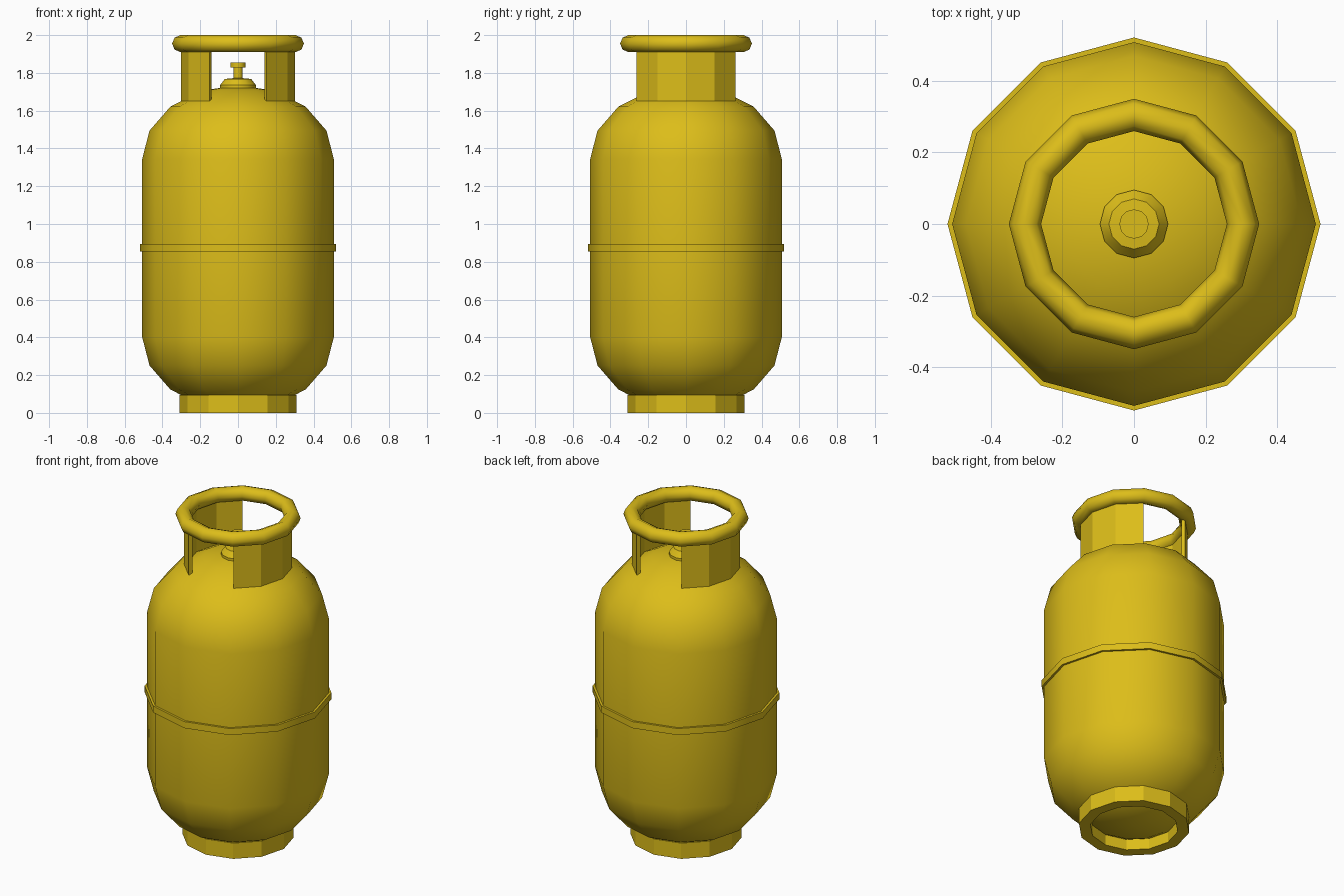
import bpy, bmesh
from math import sin, cos, radians, pi

if "Cube" in bpy.data.objects:
    bpy.data.objects.remove(bpy.data.objects["Cube"])

SIDES = 12
paint = bpy.data.materials.new("yellow_paint")
paint.diffuse_color = (0.72, 0.51, 0.01, 1)
paint.use_nodes = True
paint.node_tree.nodes["Principled BSDF"].inputs["Base Color"].default_value = paint.diffuse_color


def sweep(name, profile, start=0, end=360, closed=False, smooth=None):
    """Turn an (r, z) profile about z in 30 degree steps; closed = loop profile."""
    bm = bmesh.new()
    full = end - start == 360
    steps = round((end - start) / 360 * SIDES)
    cols = []
    for i in range(steps if full else steps + 1):
        a = radians(start) + 2 * pi * i / SIDES
        cols.append([bm.verts.new((r * cos(a), r * sin(a), z)) for r, z in profile])
    n = len(profile)
    for i in range(steps):
        c, d = cols[i], cols[(i + 1) % len(cols)]
        for j in range(n if closed else n - 1):
            k = (j + 1) % n
            bm.faces.new((c[j], d[j], d[k], c[k]))
    if not full:
        bm.faces.new(cols[0])
        bm.faces.new(cols[-1])
    bmesh.ops.remove_doubles(bm, verts=bm.verts[:], dist=1e-5)
    bmesh.ops.recalc_face_normals(bm, faces=bm.faces[:])
    mesh = bpy.data.meshes.new(name)
    bm.to_mesh(mesh)
    bm.free()
    mesh.materials.append(paint)
    ob = bpy.data.objects.new(name, mesh)
    bpy.context.collection.objects.link(ob)
    if smooth:
        bpy.ops.object.select_all(action='DESELECT')
        ob.select_set(True)
        bpy.context.view_layer.objects.active = ob
        bpy.ops.object.shade_smooth_by_angle(angle=radians(smooth))
    return ob


def box_profile(r0, r1, z0, z1):
    return [(r0, z0), (r1, z0), (r1, z1), (r0, z1)]


# Tank body with elliptical domes at both ends
R, DOME = 0.507, 0.39
arc = [radians(22.5 * i) for i in range(5)]
bottom = [(R * cos(a), 0.40 - DOME * sin(a)) for a in reversed(arc)]
top = [(R * cos(a), 1.345 + DOME * sin(a)) for a in arc]
sweep("tank_body", bottom + top, smooth=50)

# Weld band around the middle
sweep("weld_band", box_profile(0.49, 0.52, 0.855, 0.895), closed=True, smooth=35)

# Hollow foot ring
sweep("foot_ring", box_profile(0.245, 0.31, 0.0, 0.096), closed=True)

# Two curved guard plates, open at front and back
for name, start in (("right_guard", -60), ("left_guard", 120)):
    sweep(name, box_profile(0.28, 0.302, 1.652, 1.93), start, start + 120, closed=True)

# Rounded handle ring
sweep("handle_ring", [(0.304 + 0.045 * cos(pi * i / 4), 1.955 + 0.045 * sin(pi * i / 4))
                      for i in range(8)], closed=True, smooth=50)

# Valve: base, stem and cap
sweep("valve", [(0, 1.70), (0.095, 1.70), (0.095, 1.735), (0.07, 1.768), (0.025, 1.772),
                (0.025, 1.828), (0.041, 1.828), (0.041, 1.855), (0, 1.855)], smooth=35)
